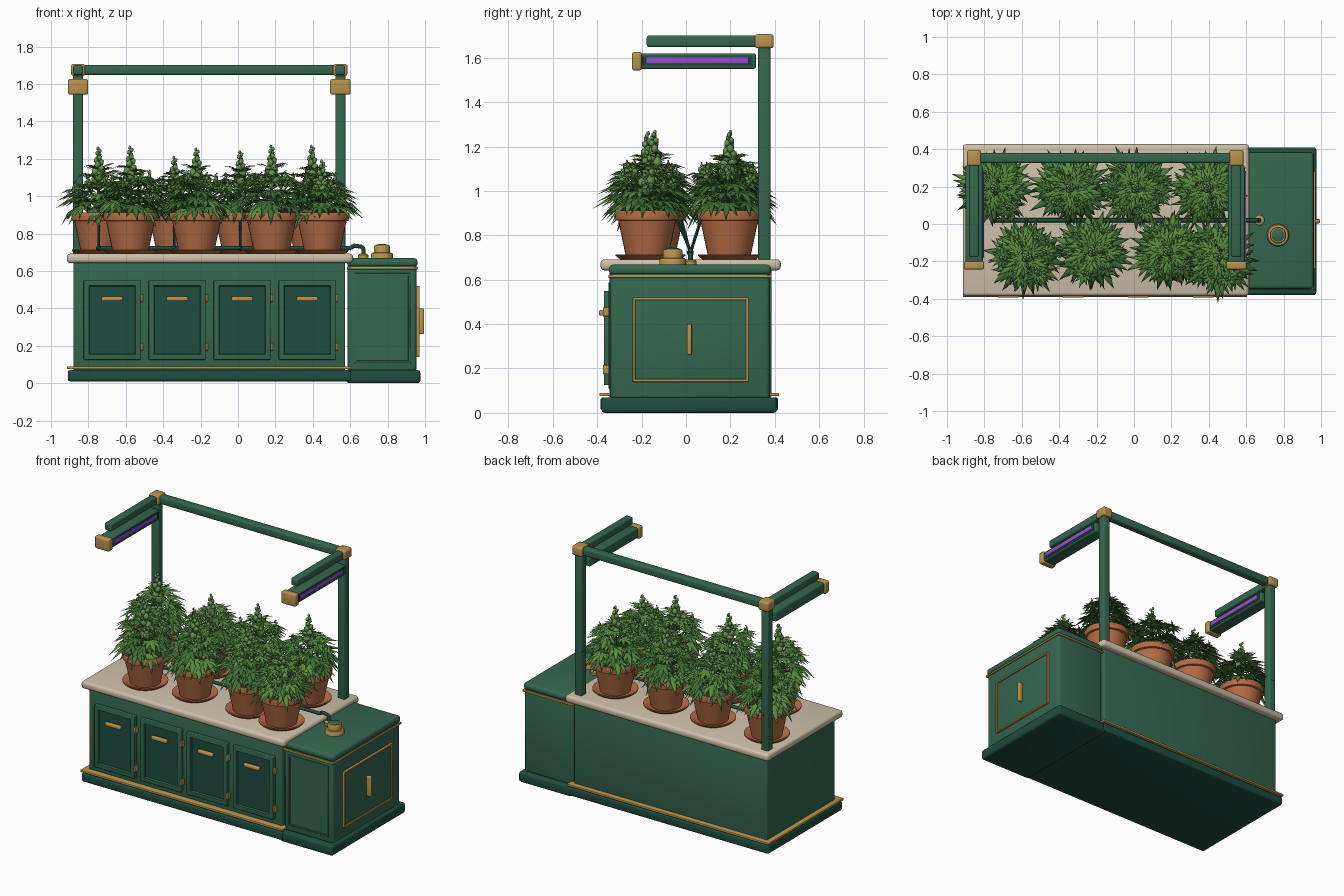
import bpy, bmesh, math, random
from mathutils import Matrix, Vector

if "Cube" in bpy.data.objects:
    bpy.data.objects.remove(bpy.data.objects["Cube"])

random.seed(4)
R = math.radians


def material(name, rgb):
    m = bpy.data.materials.new(name)
    m.diffuse_color = (*rgb, 1)
    m.use_nodes = True
    m.node_tree.nodes["Principled BSDF"].inputs["Base Color"].default_value = m.diffuse_color
    return m


GREEN = material("cabinet green", (0.035, 0.135, 0.078))
DARK = material("deep green", (0.014, 0.075, 0.052))
GOLD = material("brass", (0.48, 0.29, 0.075))
STONE = material("cream stone", (0.62, 0.53, 0.40))
CLAY = material("terracotta", (0.46, 0.15, 0.06))
SOIL = material("soil", (0.05, 0.03, 0.02))
LEAF_D = material("leaf dark", (0.05, 0.16, 0.035))
LEAF_L = material("leaf light", (0.10, 0.26, 0.05))
BUD = material("bud green", (0.13, 0.29, 0.075))
PURPLE = material("grow light purple", (0.30, 0.08, 0.65))


def finish(name, bm, *mats, angle=40):
    me = bpy.data.meshes.new(name)
    bm.to_mesh(me)
    bm.free()
    for m in mats:
        me.materials.append(m)
    me.polygons.foreach_set("use_smooth", [True] * len(me.polygons))
    me.set_sharp_from_angle(angle=R(angle))
    ob = bpy.data.objects.new(name, me)
    bpy.context.collection.objects.link(ob)
    return ob


def box_bm(x, y, z, r):
    bm = bmesh.new()
    size = [b - a for a, b in (x, y, z)]
    mid = [(a + b) / 2 for a, b in (x, y, z)]
    bmesh.ops.create_cube(bm, size=1, matrix=Matrix.Translation(mid) @ Matrix.Diagonal((*size, 1)))
    if r:
        bmesh.ops.bevel(bm, geom=bm.edges[:], offset=r, segments=3, profile=0.5, affect='EDGES')
    return bm


def box(name, x, y, z, mat, r=0.008):
    return finish(name, box_bm(x, y, z, r), mat)


def lathe(name, profile, x, y, mat, n=32):
    bm = bmesh.new()
    rings = [[bm.verts.new((x + r * math.cos(math.tau * i / n), y + r * math.sin(math.tau * i / n), z))
              for i in range(n)] for r, z in profile]
    for a, b in zip(rings, rings[1:]):
        for i in range(n):
            j = (i + 1) % n
            bm.faces.new((a[i], a[j], b[j], b[i]))
    bm.faces.new(rings[0][::-1])
    bm.faces.new(rings[-1])
    return finish(name, bm, mat)


def rod(bm, a, b, r, n=10, mi=0):
    a, b = Vector(a), Vector(b)
    d = b - a
    m = Matrix.Translation((a + b) / 2) @ d.to_track_quat('Z', 'Y').to_matrix().to_4x4()
    got = bmesh.ops.create_cone(bm, cap_ends=True, segments=n, radius1=r, radius2=r, depth=d.length, matrix=m)
    for f in {f for v in got["verts"] for f in v.link_faces}:
        f.material_index = mi


def ball(bm, p, r, stretch=1.0, mi=0):
    m = Matrix.Translation(p) @ Matrix.Diagonal((r, r, r * stretch, 1))
    got = bmesh.ops.create_icosphere(bm, subdivisions=1, radius=1, matrix=m)
    for f in {f for v in got["verts"] for f in v.link_faces}:
        f.material_index = mi


# Main cabinet, plinth, trim and counter
box("cabinet_body", (-0.88, 0.573), (-0.345, 0.385), (0.07, 0.65), GREEN, 0.006)
box("cabinet_plinth", (-0.91, 0.605), (-0.385, 0.415), (0.01, 0.07), DARK, 0.012)
box("plinth_trim", (-0.915, 0.605), (-0.39, 0.42), (0.075, 0.09), GOLD, 0.004)
box("counter_top", (-0.915, 0.615), (-0.385, 0.427), (0.642, 0.692), STONE, 0.018)

# Doors with recessed panels, handles and hinges
for k in range(4):
    x0 = -0.825 + 0.3475 * k
    x1 = x0 + 0.305
    bm = box_bm((x0, x1), (-0.37, -0.34), (0.125, 0.55), 0.005)
    bm.normal_update()
    front = max((f for f in bm.faces if f.normal.y < -0.99), key=lambda f: f.calc_area())
    bmesh.ops.inset_region(bm, faces=[front], thickness=0.034)
    bmesh.ops.inset_region(bm, faces=[front], thickness=0.004, depth=-0.014)
    front.material_index = 1
    finish("door", bm, GREEN, DARK)
    xm = (x0 + x1) / 2
    box("door_handle", (xm - 0.058, xm + 0.058), (-0.393, -0.365), (0.438, 0.463), GOLD, 0.008)
    for z in (0.195, 0.455):
        box("door_hinge", (x1, x1 + 0.012), (-0.375, -0.344), (z - 0.02, z + 0.02), GOLD, 0.003)

# Side tank cabinet
box("side_body", (0.585, 0.955), (-0.342, 0.378), (0.06, 0.64), GREEN, 0.02)
box("side_plinth", (0.58, 0.975), (-0.38, 0.41), (0.0, 0.07), DARK, 0.015)
box("side_trim", (0.582, 0.962), (-0.35, 0.386), (0.608, 0.622), GOLD, 0.004)
box("side_lid", (0.583, 0.96), (-0.347, 0.383), (0.622, 0.668), GREEN, 0.018)
for name, ya, yb in (("side_front_panel", -0.349, -0.34),):
    bm = box_bm((0.622, 0.922), (ya, yb), (0.108, 0.588), 0.003)
    bm.normal_update()
    front = max((f for f in bm.faces if f.normal.y < -0.99), key=lambda f: f.calc_area())
    bmesh.ops.inset_region(bm, faces=[front], thickness=0.012)
    bmesh.ops.inset_region(bm, faces=[front], thickness=0.002, depth=-0.004)
    finish(name, bm, GREEN)
for y in (-0.24, 0.27):
    box("side_door_frame", (0.95, 0.971), (y, y + 0.012), (0.14, 0.52), GOLD, 0.003)
for z in (0.14, 0.508):
    box("side_door_frame", (0.95, 0.971), (-0.24, 0.282), (z, z + 0.012), GOLD, 0.003)
box("side_door", (0.95, 0.963), (-0.23, 0.272), (0.15, 0.51), GREEN, 0.003)
box("side_door_handle", (0.96, 0.995), (0.004, 0.026), (0.262, 0.40), GOLD, 0.007)

# Filler cap and pipe fitting on the side cabinet
lathe("filler_collar", [(0.06, 0.66), (0.06, 0.688), (0.054, 0.696), (0.044, 0.698), (0.044, 0.73),
                        (0.04, 0.736), (0.034, 0.736)], 0.77, -0.06, GOLD)
lathe("filler_cap", [(0.035, 0.725), (0.035, 0.737), (0.025, 0.742), (0.008, 0.744)], 0.77, -0.06, GREEN)
lathe("pipe_fitting", [(0.028, 0.66), (0.028, 0.685), (0.018, 0.692)], 0.67, 0.02, GOLD, 20)

# Light frame: posts, rear rail, arms and lamps
box("rear_rail", (-0.855, 0.547), (0.326, 0.38), (1.648, 1.702), GREEN, 0.012)
for x in (-0.855, 0.547):
    box("post", (x - 0.027, x + 0.027), (0.325, 0.38), (0.685, 1.66), GREEN, 0.01)
    box("corner_cap", (x - 0.038, x + 0.038), (0.31, 0.395), (1.643, 1.706), GOLD, 0.012)
    box("upper_arm", (x - 0.026, x + 0.026), (-0.177, 0.33), (1.648, 1.7), GREEN, 0.01)
    box("lamp_housing", (x - 0.045, x + 0.045), (-0.21, 0.315), (1.55, 1.62), GREEN, 0.01)
    box("lamp_rim", (x + 0.04, x + 0.047), (-0.195, 0.3), (1.562, 1.61), DARK, 0.002)
    box("lamp_tube", (x + 0.042, x + 0.052), (-0.182, 0.283), (1.574, 1.602), PURPLE, 0.003)
    box("lamp_end", (x - 0.054, x + 0.054), (-0.243, -0.2), (1.543, 1.626), GOLD, 0.01)


def bud(bm, p, height, r, n):
    """Lumpy tapering flower spike."""
    for i in range(n):
        t = i / (n - 1)
        w = r * (1 - 0.7 * t)
        a = i * 2.4
        ball(bm, (p[0] + w * 0.55 * math.cos(a), p[1] + w * 0.55 * math.sin(a), p[2] + t * height),
             w * 0.72, 1.25, 2)


def fan_leaf(bm, p, az, pitch, length, mi):
    """Seven pointed leaflets spread like a hand, drooping at the tips."""
    base = Matrix.Translation(p) @ Matrix.Rotation(az, 4, 'Z') @ Matrix.Rotation(pitch, 4, 'Y')
    for k in range(-3, 4):
        L = length * (1 - 0.17 * abs(k))
        w = L * 0.12
        m = base @ Matrix.Rotation(R(30 * k), 4, 'Z')
        pts = [(0, 0, 0), (L * .45, w, 0), (L * .5, 0, L * .06), (L * .45, -w, 0), (L, 0, -L * .2)]
        b, l, c, r, t = [bm.verts.new(m @ Vector(q)) for q in pts]
        for tri in ((b, c, l), (b, r, c), (l, c, t), (c, r, t)):
            bm.faces.new(tri).material_index = mi


# tier: height, count, petiole, leaf length, pitch
TIERS = [(0.93, 8, 0.10, 0.145, 30), (0.97, 8, 0.10, 0.15, 14), (1.01, 7, 0.085, 0.14, 8),
         (1.05, 7, 0.07, 0.12, 2), (1.09, 6, 0.045, 0.10, -8), (1.13, 5, 0.025, 0.07, -15)]


def plant(x, y, top):
    bm = bmesh.new()
    s = (top - 0.9) / 0.37
    rod(bm, (x, y, 0.86), (x, y, top - 0.06), 0.009, 6)
    for t, (z, n, pet, length, pitch) in enumerate(TIERS):
        z = 0.9 + (z - 0.9) * s
        for i in range(n):
            a = math.tau * (i + random.uniform(-.25, .25)) / n + t * 0.6
            e = Vector((x + pet * math.cos(a), y + pet * math.sin(a), z + random.uniform(0, .03)))
            rod(bm, (x, y, z - 0.02), e, 0.003, 4)
            fan_leaf(bm, e, a, R(pitch + random.uniform(-12, 12)), length * random.uniform(.85, 1.05),
                     1 if t > 2 or random.random() < 0.35 else 0)
    # Side branches with small buds
    for i in range(6):
        a = math.tau * i / 6 + random.uniform(-.3, .3)
        r = random.uniform(0.09, 0.135)
        e = Vector((x + r * math.cos(a), y + r * math.sin(a), 0.9 + random.uniform(.13, .19) * s))
        rod(bm, (x, y, 0.93), e, 0.004, 5)
        for k in range(3):
            fan_leaf(bm, e, a + (k - 1) * 1.6, R(random.uniform(-5, 20)), 0.085, k % 2)
        bud(bm, e, 0.05, 0.02, 6)
    bud(bm, (x, y, top - 0.19), 0.175, 0.04, 15)
    finish("plant", bm, LEAF_D, LEAF_L, BUD, angle=50)


# Pots, saucers and plants, with irrigation branches
POTS = [(-0.745, 0.195, 1.27), (-0.34, 0.195, 1.22), (0.012, 0.195, 1.25), (0.395, 0.195, 1.28),
        (-0.575, -0.175, 1.275), (-0.222, -0.145, 1.265), (0.18, -0.145, 1.28), (0.45, -0.175, 1.2)]
pipes, tips = bmesh.new(), bmesh.new()
PY, PZ = 0.02, 0.722
for x, y, top in POTS:
    lathe("saucer", [(0.12, 0.69), (0.142, 0.708), (0.142, 0.714), (0.132, 0.714), (0.115, 0.702)], x, y, CLAY)
    lathe("pot", [(0.095, 0.7), (0.13, 0.866), (0.143, 0.869), (0.147, 0.905), (0.143, 0.912),
                  (0.13, 0.912), (0.126, 0.885)], x, y, CLAY)
    lathe("soil", [(0.127, 0.88), (0.127, 0.89), (0.06, 0.897)], x, y, SOIL)
    plant(x, y, top)
    side = 1 if y > PY else -1
    path = [(x, PY, PZ), (x, PY + side * 0.012, 0.76), (x, y - side * 0.11, 0.925), (x, y - side * 0.085, 0.9)]
    for a, b in zip(path, path[1:]):
        rod(pipes, a, b, 0.007, 8)
        ball(pipes, b, 0.0075)
    ball(pipes, path[0], 0.017)
    rod(tips, path[2], path[3], 0.011, 8)

# Supply pipe
main = [(-0.75, PY, PZ), (0.6, PY, PZ), (0.62, PY, 0.735), (0.66, PY, 0.73), (0.67, PY, 0.72), (0.67, PY, 0.68)]
for a, b in zip(main, main[1:]):
    rod(pipes, a, b, 0.011, 12)
    ball(pipes, b, 0.0115)
finish("irrigation_pipes", pipes, DARK)
finish("drip_tips", tips, GOLD)
